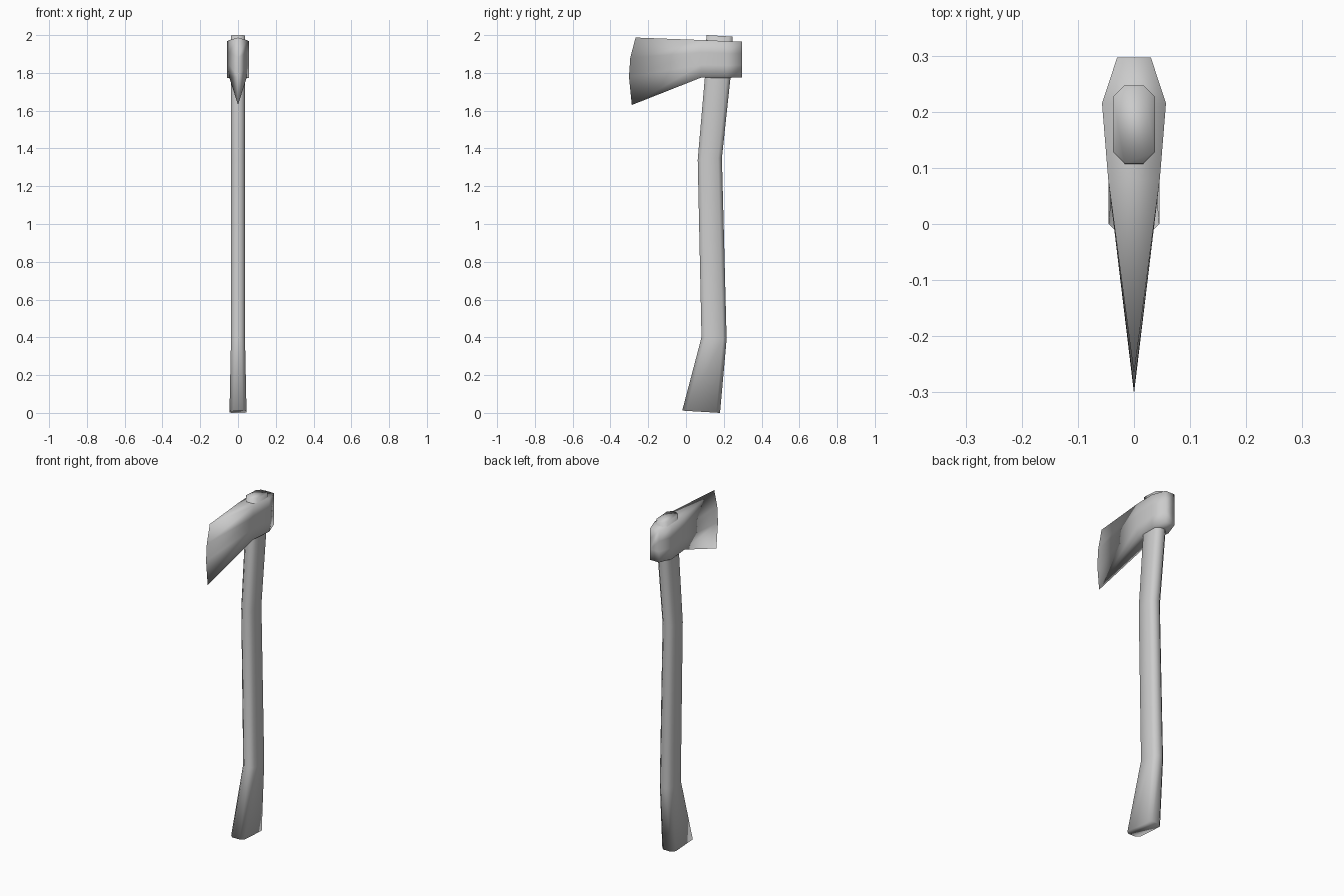
import bpy, bmesh

if "Cube" in bpy.data.objects:
    bpy.data.objects.remove(bpy.data.objects["Cube"])


def loft(name, rings, cap_last=True):
    """Skin a list of equal-length closed rings into one smooth-shaded object."""
    bm = bmesh.new()
    loops = [[bm.verts.new(p) for p in ring] for ring in rings]
    for a, b in zip(loops, loops[1:]):
        n = len(a)
        for i in range(n):
            bm.faces.new((a[i], a[(i + 1) % n], b[(i + 1) % n], b[i]))
    bm.faces.new(loops[0])
    if cap_last:
        bm.faces.new(loops[-1])
    bmesh.ops.remove_doubles(bm, verts=bm.verts[:], dist=1e-5)
    bmesh.ops.recalc_face_normals(bm, faces=bm.faces[:])
    for f in bm.faces:
        f.smooth = True
    mesh = bpy.data.meshes.new(name)
    bm.to_mesh(mesh)
    bm.free()
    ob = bpy.data.objects.new(name, mesh)
    bpy.context.collection.objects.link(ob)
    return ob


def octagon(y0, z0, y1, z1, w, c=0.02):
    """Chamfered rectangle from front (y0, z0) to back (y1, z1), half width w."""
    right = [(w - c, 0), (w, c), (w, y1 - y0 - c), (w - c, y1 - y0)]
    pts = right + [(-x, d) for x, d in reversed(right)]
    slope = (z1 - z0) / (y1 - y0)
    return [(x, y0 + d, z0 + d * slope) for x, d in pts]


# Handle: curved octagonal shaft that flares at the foot
loft("handle", [
    octagon(-0.02, 0.012, 0.18, 0.0, 0.045),
    octagon(0.082, 0.40, 0.215, 0.39, 0.037),
    octagon(0.062, 1.34, 0.19, 1.35, 0.036),
    octagon(0.10, 1.78, 0.235, 1.77, 0.037),
    octagon(0.108, 2.0, 0.247, 1.992, 0.037),
])


def head_ring(w, profile):
    """Mirror a side profile of (y, z) points to both cheeks."""
    return [(w, y, z) for y, z in profile] + [(-w, y, z) for y, z in reversed(profile)]


def column(y, top, bottom):
    return [(y, top + (bottom - top) * t) for t in (0, 0.33, 0.66, 1)]


# Axe head: poll, eye, cheek and curved cutting edge
edge = [(-0.267, 1.987), (-0.295, 1.88), (-0.302, 1.78), (-0.287, 1.63)]
loft("axe_head", [
    head_ring(0.03, column(0.297, 1.965, 1.777)),
    head_ring(0.057, column(0.215, 1.968, 1.773)),
    head_ring(0.046, column(0.08, 1.974, 1.775)),
    head_ring(0.0, edge),
], cap_last=False)
